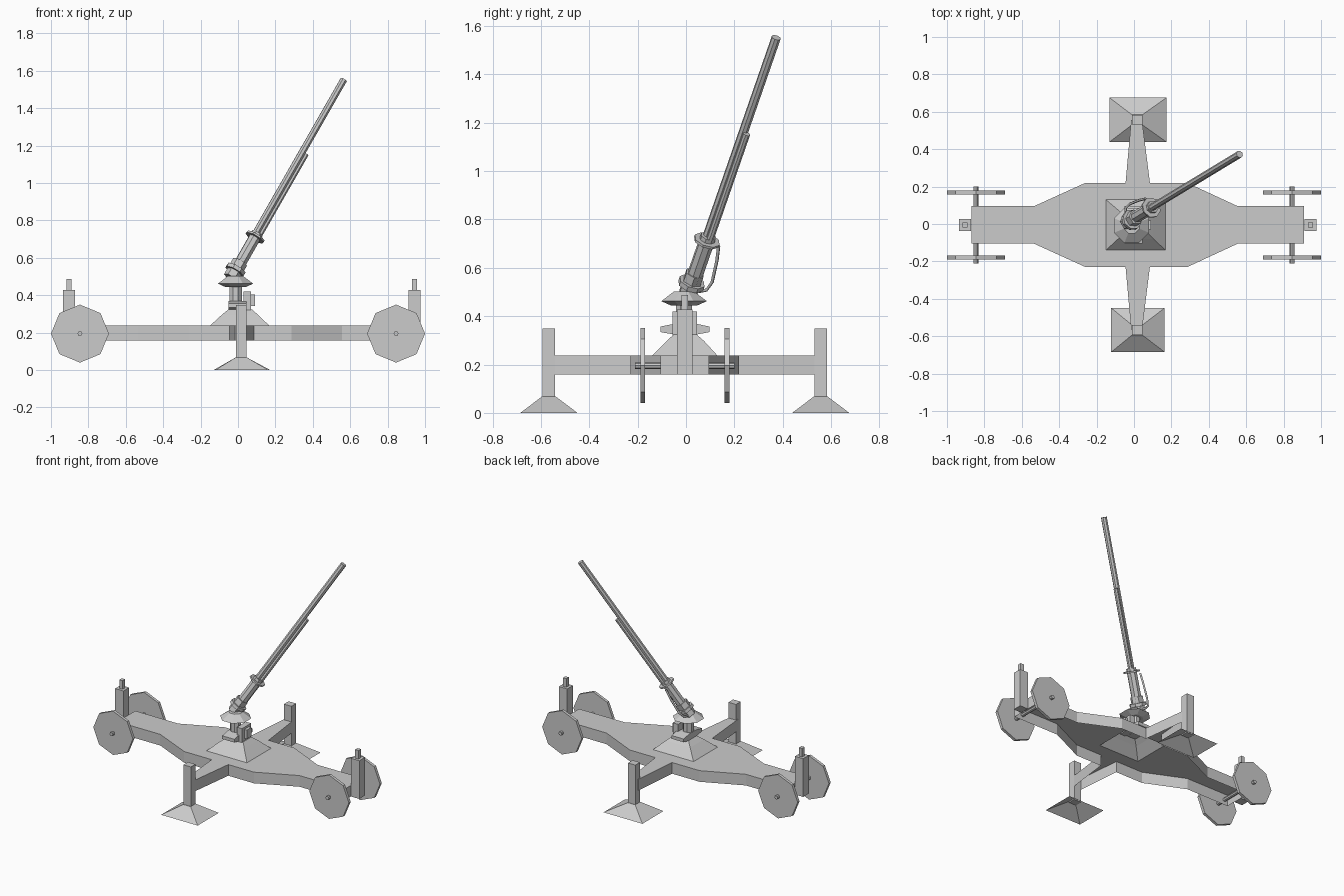
import bpy, bmesh, math
from mathutils import Vector

if "Cube" in bpy.data.objects:
    bpy.data.objects.remove(bpy.data.objects["Cube"])

YC = -0.005  # centre line of the carriage


def make(name, verts, faces):
    mesh = bpy.data.meshes.new(name)
    bm = bmesh.new()
    vs = [bm.verts.new(v) for v in verts]
    for f in faces:
        bm.faces.new([vs[i] for i in f])
    bmesh.ops.remove_doubles(bm, verts=bm.verts, dist=1e-5)
    bmesh.ops.recalc_face_normals(bm, faces=bm.faces)
    bm.to_mesh(mesh)
    bm.free()
    ob = bpy.data.objects.new(name, mesh)
    bpy.context.collection.objects.link(ob)
    return ob


def loft(name, rings, bottom=True):
    """Skin through rings with equal point counts, optionally open below."""
    n = len(rings[0])
    faces = [[(len(rings) - 1) * n + i for i in range(n)]]
    if bottom:
        faces.append(list(range(n)))
    for r in range(len(rings) - 1):
        for i in range(n):
            j = (i + 1) % n
            faces.append([r * n + i, r * n + j, (r + 1) * n + j, (r + 1) * n + i])
    return make(name, [p for ring in rings for p in ring], faces)


def rect(x0, x1, y0, y1, z):
    return [(x0, y0, z), (x1, y0, z), (x1, y1, z), (x0, y1, z)]


def box(name, x0, x1, y0, y1, z0, z1):
    return loft(name, [rect(x0, x1, y0, y1, z0), rect(x0, x1, y0, y1, z1)])


def turned(name, origin, axis, profile, n=8, phase=0.0):
    """Profile of (distance along axis, radius) spun about an axis."""
    q = Vector(axis).to_track_quat('Z', 'Y')
    rings = []
    for t, r in profile:
        rings.append([Vector(origin) + q @ Vector((r * math.cos(phase + 2 * math.pi * i / n),
                                                   r * math.sin(phase + 2 * math.pi * i / n), t))
                      for i in range(n)])
    return loft(name, rings)


# Cross-shaped carriage: open shell below, top plate open under the mount
half = [(0.91, 0.1), (0.555, 0.1), (0.285, 0.225), (0.085, 0.225), (0.043, 0.56),
        (-0.015, 0.56), (-0.045, 0.225), (-0.26, 0.225), (-0.535, 0.1), (-0.87, 0.1)]
hole = [(-0.87, 0), (-0.15, 0), (-0.15, 0.135), (0.168, 0.135), (0.168, 0), (0.91, 0)]
verts, faces = [], []
for s in (1, -1):
    # top plate half
    pts = half + hole
    faces.append([len(verts) + i for i in range(len(pts))])
    verts += [(x, YC + s * y, 0.237) for x, y in pts]
    # skirt walls
    rim = [(0.91, 0)] + half + [(-0.87, 0)]
    for (xa, ya), (xb, yb) in zip(rim, rim[1:]):
        faces.append([len(verts) + i for i in range(4)])
        verts += [(xa, YC + s * ya, 0.158), (xb, YC + s * yb, 0.158),
                  (xb, YC + s * yb, 0.237), (xa, YC + s * ya, 0.237)]
make("carriage", verts, faces)

# Outrigger jacks and hollow foot pads
for s, side in ((-1, "front"), (1, "back")):
    y = YC + s * 0.562
    box(side + "_jack_post", -0.012, 0.046, y - 0.026, y + 0.026, 0.06, 0.348)
    w = 0.143 if s < 0 else 0.152
    loft(side + "_foot_pad", [rect(0.021 - w, 0.021 + w, y - 0.118, y + 0.118, 0),
                              rect(-0.012, 0.046, y - 0.028, y + 0.028, 0.068)], bottom=False)

# Wheels, axles and end posts
for s, side in ((-1, "left"), (1, "right")):
    x = s * 0.845
    turned(side + "_axle", (x, YC, 0.195), (0, 1, 0), [(-0.205, 0.013), (0.205, 0.013)])
    for t, end in ((-1, "front"), (1, "back")):
        turned(f"{side}_{end}_wheel", (x, YC + t * 0.174, 0.195), (0, 1, 0),
               [(-0.01, 0.155), (0.01, 0.155)])
    x = -0.903 if s < 0 else 0.943
    box(side + "_end_post", x - 0.032, x + 0.032, YC - 0.032, YC + 0.032, 0.158, 0.428)
    box(side + "_end_pin", x - 0.013, x + 0.013, YC - 0.014, YC + 0.014, 0.428, 0.488)

# Mount: hollow sloped base, cross bar, side boxes and column
loft("mount_base", [rect(-0.15, 0.168, YC - 0.135, YC + 0.135, 0.237),
                    rect(-0.085, 0.105, -0.08, 0.075, 0.297),
                    rect(-0.05, 0.075, -0.05, 0.043, 0.325)], bottom=False)
bar = [(-0.105, 0.022), (-0.04, 0.045), (0.035, 0.045), (0.097, 0.022)]
loft("cross_bar", [[(-0.05, y, 0.345 - h * 0.5), (0.045, y, 0.345 - h * 0.5),
                    (0.045, y, 0.345 + h * 0.55), (-0.05, y, 0.345 + h * 0.55)] for y, h in bar])
box("side_box", 0.03, 0.07, -0.055, 0.045, 0.32, 0.42)
box("side_box_cover", 0.07, 0.09, -0.03, 0.02, 0.342, 0.405)
turned("column", (-0.013, -0.008, 0.32), (0, 0, 1), [(0, 0.036), (0.15, 0.036)], 8, math.pi / 8)
turned("turntable", (-0.013, -0.008, 0), (0, 0, 1),
       [(0.443, 0.056), (0.462, 0.102), (0.502, 0.045)], 8, math.pi / 8)

# Gun axis
tip = Vector((0.565, 0.373, 1.552))
d = Vector((0.573, 0.347, 1)).normalized()
h = Vector((d.x, d.y, 0)).normalized()
under = (h * d.z - Vector((0, 0, 1)) * h.dot(d)).normalized()


def tube(name, z0, z1, r, drop=0.0, n=8):
    a, b = (tip + d * ((z - tip.z) / d.z) for z in (z0, z1))
    return turned(name, a + under * drop, d, [(0, r), ((b - a).length, r)], n)


# Barrel, tube below it, cradle and collars
tube("barrel", 0.52, 1.552, 0.0195)
tube("recoil_tube", 0.52, 1.168, 0.015, 0.026)
tube("cradle", 0.5, 0.735, 0.033, 0.008)
tube("breech_ring", 0.528, 0.546, 0.056, 0.004)
tube("breech_block", 0.495, 0.58, 0.042, 0.004, 6)
tube("front_collar", 0.711, 0.72, 0.056, 0.008)

# Bent control rod beside the cradle
curve = bpy.data.curves.new("control_rod", 'CURVE')
curve.dimensions = '3D'
curve.bevel_depth = 0.007
curve.bevel_resolution = 1
curve.use_fill_caps = True
path = [(0.062, 0.135, 0.69), (0.03, 0.128, 0.63), (-0.02, 0.108, 0.54),
        (-0.045, 0.085, 0.508), (-0.045, 0.055, 0.502), (-0.03, 0.02, 0.512)]
sp = curve.splines.new('POLY')
sp.points.add(len(path) - 1)
for p, co in zip(sp.points, path):
    p.co = (*co, 1)
bpy.context.collection.objects.link(bpy.data.objects.new("control_rod", curve))
